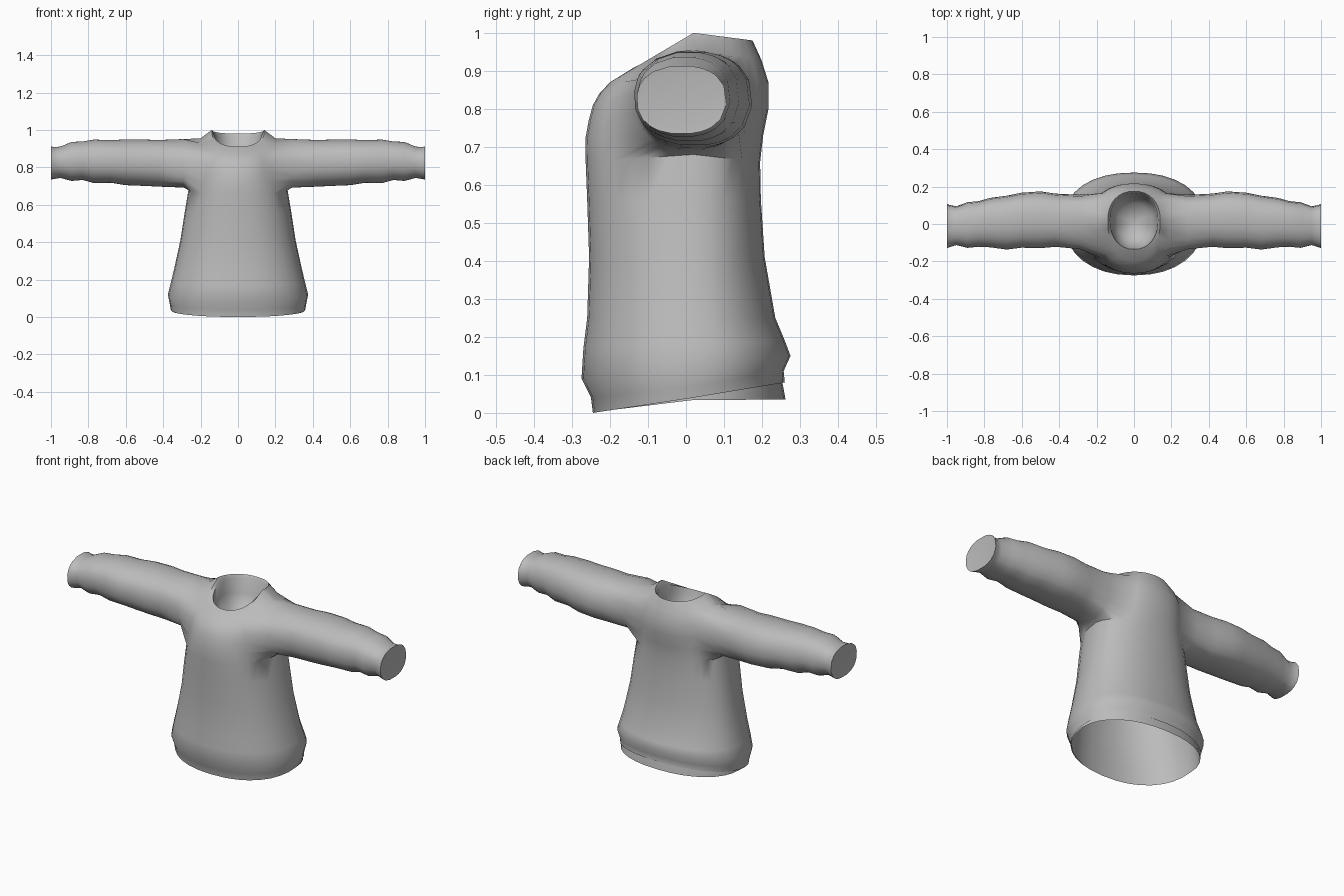
import bpy, bmesh, math

cube = bpy.data.objects.get("Cube")
if cube:
    bpy.data.objects.remove(cube, do_unlink=True)

SEGS = 32
ARM = 4      # armhole half width, in columns
MID_Y = 0.02

cloth = bpy.data.materials.new("grey cloth")
cloth.use_nodes = True
cloth.diffuse_color = (0.5, 0.5, 0.5, 1)
bsdf = cloth.node_tree.nodes["Principled BSDF"]
bsdf.inputs["Base Color"].default_value = (0.5, 0.5, 0.5, 1)
bsdf.inputs["Roughness"].default_value = 0.8


def ring(bm, zf, zs, zb, hx, yf, yb):
    """Rounded ring whose height differs at the front, sides and back."""
    verts = []
    for i in range(SEGS):
        a = math.tau * i / SEGS
        c, s = math.cos(a), math.sin(a)
        x = hx * math.copysign(abs(c) ** 0.9, c)
        t = abs(s) ** 0.9
        y = MID_Y + t * ((yb if s > 0 else yf) - MID_Y)
        z = zs + t * ((zb if s > 0 else zf) - zs)
        verts.append(bm.verts.new((x, y, z)))
    return verts


def bridge(bm, lower, upper, skip=()):
    n = len(lower)
    for i in range(n):
        if i not in skip:
            j = (i + 1) % n
            bm.faces.new((lower[i], lower[j], upper[j], upper[i]))


def cap(bm, loop, centre):
    tip = bm.verts.new(centre)
    for i in range(len(loop)):
        bm.faces.new((loop[i], loop[(i + 1) % len(loop)], tip))


def finish(bm, name, angle, flip=False):
    bmesh.ops.recalc_face_normals(bm, faces=bm.faces)
    if flip:
        bmesh.ops.reverse_faces(bm, faces=bm.faces)
    mesh = bpy.data.meshes.new(name)
    bm.to_mesh(mesh)
    bm.free()
    mesh.materials.append(cloth)
    obj = bpy.data.objects.new(name, mesh)
    bpy.context.collection.objects.link(obj)
    bpy.ops.object.select_all(action='DESELECT')
    obj.select_set(True)
    bpy.context.view_layer.objects.active = obj
    bpy.ops.object.shade_smooth_by_angle(angle=math.radians(angle))


# Body, hem to neckline: front, side, back heights, half width, front y, back y
BODY = [
    (0.0, 0.04, 0.08, 0.36, -0.245, 0.26),
    (0.04, 0.07, 0.11, 0.365, -0.25, 0.257),
    (0.09, 0.12, 0.15, 0.375, -0.275, 0.275),
    (0.17, 0.18, 0.19, 0.36, -0.27, 0.26),
    (0.25, 0.25, 0.25, 0.343, -0.26, 0.235),
    (0.41, 0.41, 0.41, 0.308, -0.255, 0.207),
    (0.56, 0.56, 0.56, 0.285, -0.26, 0.197),
    (0.66, 0.68, 0.66, 0.265, -0.264, 0.195),
    (0.72, 0.75, 0.73, 0.25, -0.265, 0.203),
    (0.77, 0.82, 0.8, 0.24, -0.256, 0.217),
    (0.81, 0.89, 0.87, 0.23, -0.245, 0.217),
    (0.84, 0.955, 0.93, 0.2, -0.228, 0.198),
    (0.87, 1.0, 0.98, 0.14, -0.2, 0.175),
]
ARM_ROWS = range(7, 11)
# Collar band turning in, then the bowl inside the neck
NECK = [
    (0.91, 0.98, 0.965, 0.128, -0.135, 0.165),
    (0.85, 0.9, 0.88, 0.122, -0.12, 0.15),
    (0.79, 0.81, 0.8, 0.09, -0.08, 0.11),
]
# Sleeve: distance out, front y, back y, bottom z, top z
SLEEVE = [
    (0.29, -0.135, 0.157, 0.69, 0.953),
    (0.42, -0.122, 0.163, 0.695, 0.948),
    (0.5, -0.13, 0.175, 0.699, 0.95),
    (0.6, -0.127, 0.168, 0.703, 0.951),
    (0.68, -0.137, 0.152, 0.716, 0.947),
    (0.77, -0.125, 0.14, 0.714, 0.95),
    (0.83, -0.122, 0.123, 0.731, 0.94),
    (0.89, -0.128, 0.117, 0.726, 0.937),
    (0.95, -0.113, 0.095, 0.742, 0.912),
    (0.985, -0.124, 0.102, 0.736, 0.909),
    (1.0, -0.13, 0.107, 0.734, 0.914),
    (0.998, -0.115, 0.092, 0.747, 0.9),
]

bm = bmesh.new()
rings = [ring(bm, *row) for row in BODY + NECK]
right_cols = {i % SEGS for i in range(-ARM, ARM)}
arm_cols = right_cols | {(i + SEGS // 2) % SEGS for i in right_cols}
for k in range(len(rings) - 1):
    bridge(bm, rings[k], rings[k + 1], arm_cols if k in ARM_ROWS else ())
cap(bm, rings[-1], (0, 0.015, 0.775))

# Sleeves grow out of the armhole borders
for side, start in ((1, 0), (-1, SEGS // 2)):
    r0, r1 = ARM_ROWS[0], ARM_ROWS[-1] + 1
    def at(row, col):
        return rings[row][(start + col) % SEGS]
    loop = [at(r0, c) for c in range(-ARM, ARM)]
    loop += [at(r, ARM) for r in range(r0, r1)]
    loop += [at(r1, c) for c in range(ARM, -ARM, -1)]
    loop += [at(r, -ARM) for r in range(r1, r0, -1)]
    angles = [math.atan2((v.co.z - 0.82) / 0.135, (v.co.y + 0.01) / 0.165) for v in loop]
    for x, yf, yb, zb, zt in SLEEVE:
        new = []
        for a in angles:
            c, s = math.cos(a), math.sin(a)
            y = (yf + yb) / 2 + (yb - yf) / 2 * math.copysign(abs(c) ** 0.88, c)
            z = (zb + zt) / 2 + (zt - zb) / 2 * math.copysign(abs(s) ** 0.88, s)
            new.append(bm.verts.new((side * x, y, z)))
        bridge(bm, loop, new)
        loop = new
    cap(bm, loop, (side * 0.998, -0.012, 0.823))
finish(bm, "tunic", 50)

# Lining inside the skirt, showing below the raised back hem
LINING = [
    (0.002, 0.034, 0.035, 0.355, -0.242, 0.262),
    (0.08, 0.1, 0.1, 0.352, -0.245, 0.25),
    (0.22, 0.22, 0.22, 0.335, -0.25, 0.225),
    (0.42, 0.42, 0.42, 0.295, -0.24, 0.19),
    (0.6, 0.6, 0.6, 0.25, -0.235, 0.17),
    (0.69, 0.69, 0.69, 0.16, -0.15, 0.12),
]
bm = bmesh.new()
rings = [ring(bm, *row) for row in LINING]
for lower, upper in zip(rings, rings[1:]):
    bridge(bm, lower, upper)
cap(bm, rings[-1], (0, 0, 0.72))
finish(bm, "hem_lining", 60, flip=True)
